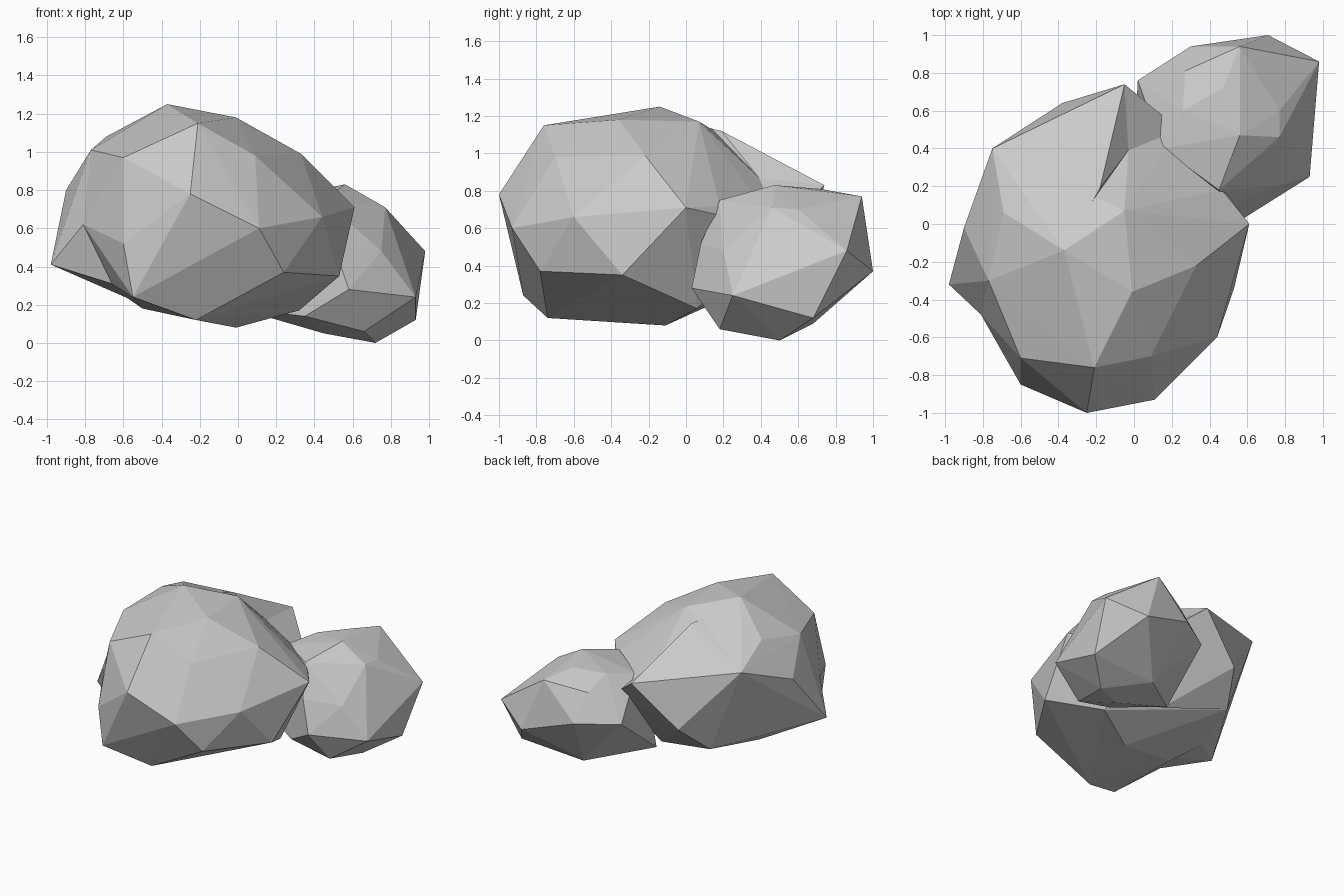
import bpy
import bmesh

if "Cube" in bpy.data.objects:
    bpy.data.objects.remove(bpy.data.objects["Cube"], do_unlink=True)

# One plain stone colour
stone = bpy.data.materials.new("stone_grey")
stone.use_nodes = True
grey = (0.6, 0.6, 0.6, 1.0)
stone.diffuse_color = grey
stone.node_tree.nodes["Principled BSDF"].inputs["Base Color"].default_value = grey


def chiselled_rock(name, corners):
    """Wrap a faceted, flat-shaded stone around its corner points."""
    bm = bmesh.new()
    for corner in corners:
        bm.verts.new(corner)
    result = bmesh.ops.convex_hull(bm, input=list(bm.verts))
    spare = {v for v in result["geom_interior"] + result["geom_unused"]
             if isinstance(v, bmesh.types.BMVert) and v.is_valid}
    bmesh.ops.delete(bm, geom=list(spare), context="VERTS")
    bmesh.ops.recalc_face_normals(bm, faces=list(bm.faces))
    mesh = bpy.data.meshes.new(name)
    bm.to_mesh(mesh)
    bm.free()
    mesh.materials.append(stone)
    rock = bpy.data.objects.new(name, mesh)
    bpy.context.collection.objects.link(rock)
    return rock


# Corners shared by the parts of the large boulder
brow = (-.77, -.3, 1.01)
flank = (-.9, -.02, .8)
cheek = (-.81, -.48, .62)
back_left = (-.75, .4, .97)
back_tip = (-.05, .74, .83)
cleft_floor = (-.03, .39, .87)
cleft_right = (.24, .5, .6)
heel = (-.38, .64, .52)
heel_left = (-.5, .42, .32)
keel = (-.63, 0, .27)
jaw = (-.66, -.5, .31)

# Large boulder: crown, front, sides, underside, back
crown = [(-.37, -.14, 1.25), (-.01, -.36, 1.18), (-.05, .07, 1.17),
         (-.21, -.76, 1.15), (-.69, .06, 1.08), brow,
         (-.6, -.71, .97), (.09, -.7, .98), (.33, -.22, .99)]
front = [(-.25, -1, .78), (.11, -.93, .6), (-.6, -.85, .52),
         (.44, -.6, .66), (.24, -.78, .37)]
sides = [flank, cheek, jaw, (.61, 0, .71), (.53, -.34, .35), (.46, .18, .72)]
underside = [(-.01, -.11, .08), (-.22, -.74, .12), (-.55, -.87, .24),
             (-.5, -.2, .18), keel, (.32, .06, .17)]
back = [back_left, cleft_floor, cleft_right, heel_left]
chiselled_rock("large_rock", crown + front + sides + underside + back)

# Pointed spur on the side
chiselled_rock("large_rock_spur", [
    (-.98, -.32, .41), flank, cheek, brow, jaw, keel, back_left, heel_left,
    (-.5, -.2, .2)])

# Raised shoulder forming the ridge beside the cleft at the back
chiselled_rock("large_rock_shoulder", [
    (-.37, -.14, 1.2), (-.69, .06, 1.08), (-.18, .19, 1.12), back_left,
    back_tip, cleft_floor, heel, heel_left, keel, (-.1, 0, .2)])

# Back corner closing the floor of the cleft
chiselled_rock("large_rock_back_corner", [
    back_tip, cleft_floor, cleft_right, heel, heel_left, (0, .3, .2)])

# Small boulder: top facets, girdle, underside
small_top = [(.56, .47, .83), (.47, .72, .81), (.56, .94, .77),
             (.45, .18, .75), (.77, .46, .71), (.77, .6, .7),
             (.26, .6, .77), (.27, .81, .7), (.15, .4, .73)]
girdle = [(.71, 1, .37), (.98, .86, .48), (.93, .25, .24), (.58, .03, .28),
          (.75, .2, .48), (.5, .08, .52), (.02, .76, .5), (.3, .94, .5),
          (.1, .3, .45)]
small_base = [(.72, .5, 0), (.66, .18, .06), (.93, .68, .12),
              (.4, .68, .09), (.35, .15, .14), (.45, .35, .05), (0, .36, .18)]
chiselled_rock("small_rock", small_top + girdle + small_base)
